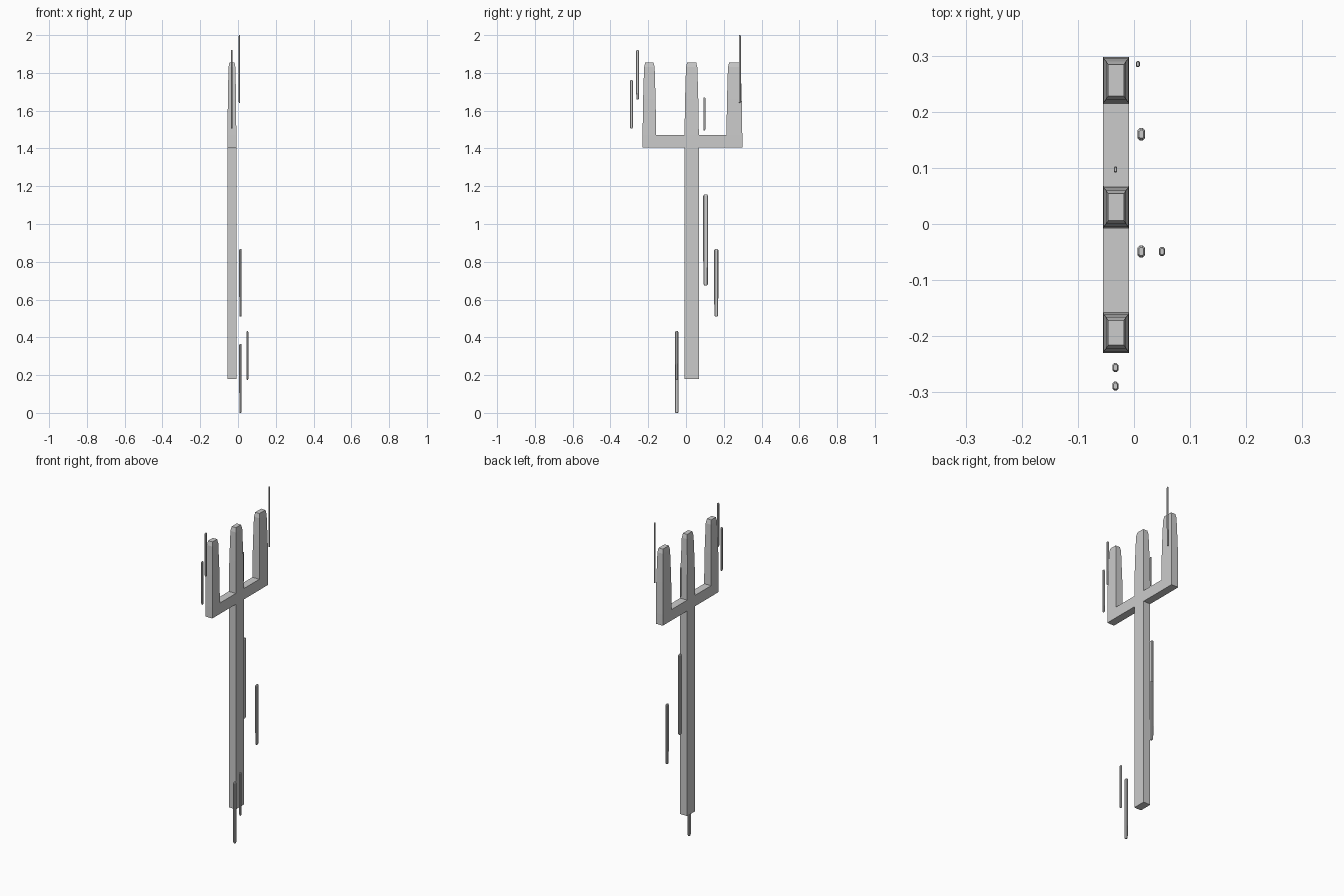
import bpy, bmesh, math

if "Cube" in bpy.data.objects:
    bpy.data.objects.remove(bpy.data.objects["Cube"])

CX = -0.032          # centre plane of the trident
HX = 0.023           # half thickness of the trident


def finish(name, bm):
    bmesh.ops.recalc_face_normals(bm, faces=bm.faces[:])
    me = bpy.data.meshes.new(name)
    bm.to_mesh(me)
    bm.free()
    ob = bpy.data.objects.new(name, me)
    bpy.context.collection.objects.link(ob)
    return ob


def extrude_to(bm, face, z, y0, y1, hx):
    """Extrude a horizontal face to height z with a new rectangular size."""
    cy = face.calc_center_median().y
    new = bmesh.ops.extrude_discrete_faces(bm, faces=[face])["faces"][0]
    for v in new.verts:
        v.co = (CX + (hx if v.co.x > CX else -hx), y0 if v.co.y < cy else y1, z)
    return new


# Trident: crossbar cut into five cells, prongs and shaft extruded from them
PRONGS = [(-0.23, -0.158), (-0.008, 0.068), (0.214, 0.298)]
BAR = (1.405, 1.47)
bm = bmesh.new()
bmesh.ops.create_cube(bm, size=1)
for v in bm.verts:
    v.co = (CX + math.copysign(HX, v.co.x),
            PRONGS[0][0] if v.co.y < 0 else PRONGS[2][1],
            BAR[0] if v.co.z < 0 else BAR[1])
for y in (PRONGS[0][1], *PRONGS[1], PRONGS[2][0]):
    bmesh.ops.bisect_plane(bm, geom=bm.verts[:] + bm.edges[:] + bm.faces[:],
                           plane_co=(0, y, 0), plane_no=(0, 1, 0))


def bar_face(y0, y1, z):
    mid = (y0 + y1) / 2
    return next(f for f in bm.faces
                if abs(f.calc_center_median().y - mid) < 0.005
                and abs(f.calc_center_median().z - z) < 0.005)


for y0, y1 in PRONGS:
    face = bar_face(y0, y1, BAR[1])
    for z, inset_y, inset_x in ((1.66, 0.003, 0.001), (1.83, 0.008, 0.005),
                                (1.855, 0.014, 0.009)):
        face = extrude_to(bm, face, z, y0 + inset_y, y1 - inset_y, HX - inset_x)
extrude_to(bm, bar_face(*PRONGS[1], BAR[0]), 0.18, *PRONGS[1], HX)
finish("trident", bm)


# Floating streaks: slim rounded bars with small chamfered ends
def streak(name, x, y, z0, z1, wx, wy):
    bm = bmesh.new()
    h = z1 - z0
    r = wx / 2
    outline = []
    for i in range(8):
        a = math.pi * (i + 0.5) / 4
        outline.append((r * math.cos(a) / math.cos(math.pi / 8),
                        math.copysign(wy / 2 - r, math.sin(a)) + r * math.sin(a) / math.cos(math.pi / 8)))
    rings = []
    for z, s in ((z0, 0.6), (z0 + 0.006, 0.9), (z0 + h * 0.35, 1.0),
                 (z1 - 0.006, 1.0), (z1, 0.65)):
        rings.append([bm.verts.new((x + px * s, y + py * s, z)) for px, py in outline])
    for a, b in zip(rings, rings[1:]):
        for i in range(8):
            j = (i + 1) % 8
            bm.faces.new((a[i], a[j], b[j], b[i]))
    bm.faces.new(rings[0])
    bm.faces.new(rings[-1])
    finish(name, bm)


STREAKS = [  # x, y, bottom, top, width x, width y
    (0.007, 0.285, 1.64, 2.0, 0.007, 0.011),
    (0.013, 0.160, 0.51, 0.867, 0.013, 0.022),
    (-0.033, 0.097, 1.495, 1.67, 0.006, 0.011),
    (-0.033, 0.104, 0.675, 1.155, 0.014, 0.026),
    (0.013, -0.049, 0.0, 0.365, 0.013, 0.021),
    (0.050, -0.049, 0.175, 0.433, 0.010, 0.016),
    (-0.033, -0.256, 1.66, 1.92, 0.010, 0.016),
    (-0.033, -0.289, 1.505, 1.762, 0.010, 0.016),
]
for n, s in enumerate(STREAKS, 1):
    streak(f"floating_streak_{n}", *s)
